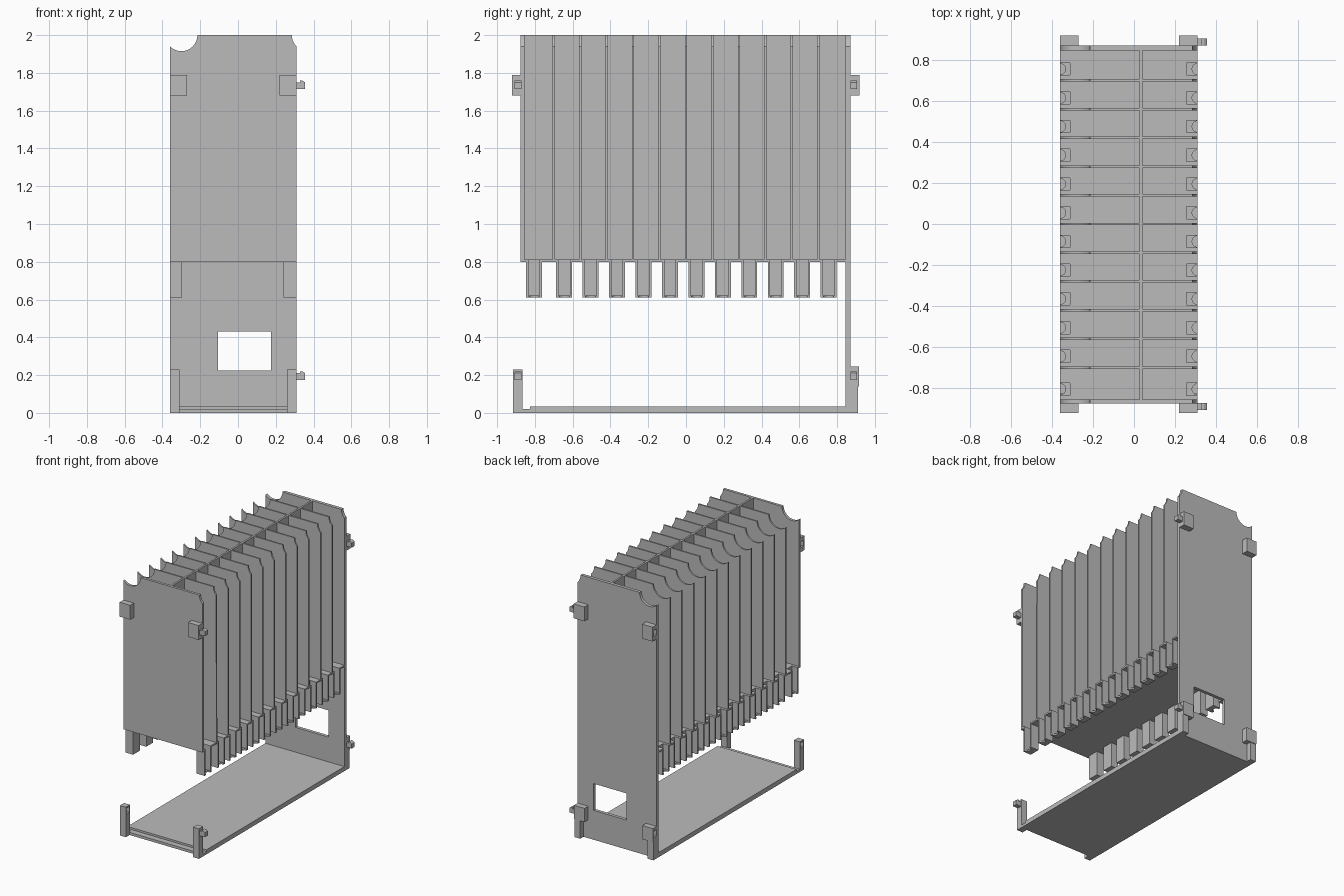
import bpy, bmesh, math

cube = bpy.data.objects.get("Cube")
if cube:
    bpy.data.objects.remove(cube, do_unlink=True)

grey = bpy.data.materials.new("plain_grey")
grey.use_nodes = True
grey.diffuse_color = (0.5, 0.5, 0.5, 1)
grey.node_tree.nodes["Principled BSDF"].inputs["Base Color"].default_value = (0.5, 0.5, 0.5, 1)

X0, X1 = -0.36, 0.31          # side edges of the rack
FLOOR, TOP = 0.80, 2.0        # underside of the compartments, top edge


def prism(name, outline, axis, lo, hi):
    """Extrude a 2D outline along y (outline in x, z) or z (outline in x, y)."""
    bm = bmesh.new()
    place = (lambda a, b: (a, lo, b)) if axis == "y" else (lambda a, b: (a, b, lo))
    face = bm.faces.new([bm.verts.new(place(a, b)) for a, b in outline])
    grown = bmesh.ops.extrude_face_region(bm, geom=[face])["geom"]
    step = (0, hi - lo, 0) if axis == "y" else (0, 0, hi - lo)
    bmesh.ops.translate(bm, vec=step, verts=[g for g in grown if isinstance(g, bmesh.types.BMVert)])
    bmesh.ops.recalc_face_normals(bm, faces=bm.faces)
    mesh = bpy.data.meshes.new(name)
    bm.to_mesh(mesh)
    bm.free()
    mesh.materials.append(grey)
    ob = bpy.data.objects.new(name, mesh)
    bpy.context.collection.objects.link(ob)
    return ob


def box(name, x0, x1, y0, y1, z0, z1):
    return prism(name, [(x0, y0), (x1, y0), (x1, y1), (x0, y1)], "z", z0, z1)


def cut(ob, *bounds):
    """Cut a box-shaped opening and discard the cutter."""
    cutter = box("opening_cutter", *bounds)
    cutter.hide_render = True
    mod = ob.modifiers.new("opening", "BOOLEAN")
    mod.operation, mod.solver, mod.object = "DIFFERENCE", "EXACT", cutter
    bpy.context.view_layer.objects.active = ob
    bpy.ops.object.modifier_apply(modifier=mod.name)
    bpy.data.objects.remove(cutter, do_unlink=True)


def arc(cx, cy, r, start, end, n=10):
    return [(cx + r * math.cos(start + (end - start) * i / n),
             cy + r * math.sin(start + (end - start) * i / n)) for i in range(n + 1)]


def plate(name, y0, y1, bottom):
    """Upright plate with a scooped corner on each side."""
    r, drop = 0.085, 0.06
    a = math.acos(drop / r)
    right = arc(0.37, TOP, r, math.pi + math.pi / 2 - a, math.pi)
    left = arc(-0.30, TOP, r, 0, -(math.pi - math.acos(drop / r)), 16)
    return prism(name, [(X0, bottom), (X1, bottom)] + right + left, "y", y0, y1)


# Upright plates and the lengthwise partition
plate("front_plate", -0.875, -0.855, FLOOR)
back = plate("back_plate", 0.845, 0.87, 0)
cut(back, -0.105, 0.175, 0.8, 0.9, 0.225, 0.43)
for i in range(-5, 6):
    plate("divider", i * 0.14 - 0.006, i * 0.14 + 0.006, FLOOR + 0.005)
box("centre_partition", 0.028, 0.042, -0.86, 0.85, FLOOR + 0.005, TOP)

# Compartment floor with a notch at both ends of every compartment
centres = [-0.805] + [-0.645 + 0.14 * i for i in range(11)]
half = 0.03
outline = [(X0, -0.86)]
outline.append((X1, -0.86))
for c in centres:
    outline += [(X1, c - half), (0.255, c - half), (0.255, c + half), (X1, c + half)]
outline += [(X1, 0.85), (X0, 0.85)]
for c in reversed(centres):
    outline += [(X0, c + half), (-0.313, c + half), (-0.313, c - half), (X0, c - half)]
prism("compartment_floor", outline, "z", FLOOR, FLOOR + 0.012)

# Channel-shaped legs below each notch, with a scooped bottom
for edge, inner, wall in ((X0, -0.313, -0.297), (X1, 0.255, 0.242)):
    side = 1 if edge > 0 else -1
    for c in centres:
        o = 0.042
        channel = [(edge, c - o), (wall, c - o), (wall, c + o), (edge, c + o),
                   (edge, c + half), (inner, c + half), (inner, c - half), (edge, c - half)]
        prism("leg_channel", channel, "z", 0.61, FLOOR)
        scoop = [(edge - side * u, c + v) for u, v in arc(0, 0, 0.027, math.pi / 2, -math.pi / 2)]
        bottom = [(edge, c + half)] + scoop + [(edge, c - half), (inner, c - half), (inner, c + half)]
        prism("leg_bottom", bottom, "z", 0.61, 0.622)

# Base tray
box("base_tray", X0, X1, -0.87, 0.85, 0, 0.02)
box("base_floor", X0, X1, -0.825, 0.85, 0.02, 0.035)


# Connectors: sockets on one side, hooks on the other
def hook(y0, z):
    prism("hook", [(X1, z), (0.355, z), (0.355, z + 0.035), (0.34, z + 0.045),
                   (0.328, z + 0.045), (0.328, z + 0.035), (X1, z + 0.035)], "y", y0, y0 + 0.035)


def connector(name, width, y0, y1, z0, z1, hook_y, hook_z):
    socket = box(name, X0, X0 + width, y0, y1, z0, z1)
    cut(socket, X0 - 0.05, X0 + 0.05 + 0.001, hook_y, hook_y + 0.035, hook_z, hook_z + 0.045)
    box(name, X1 - width, X1, y0, y1, z0, z1)
    hook(hook_y, hook_z)


connector("front_upper_clip", 0.09, -0.92, -0.87, 1.68, 1.79, -0.907, 1.715)
connector("back_upper_clip", 0.09, 0.865, 0.918, 1.68, 1.79, 0.87, 1.715)
connector("front_post", 0.05, -0.915, -0.865, 0, 0.23, -0.907, 0.175)
connector("back_lower_clip", 0.09, 0.865, 0.915, 0.14, 0.245, 0.87, 0.175)
for x in (X0, X1 - 0.05):
    box("back_post", x, x + 0.05, 0.865, 0.91, 0, 0.14)
